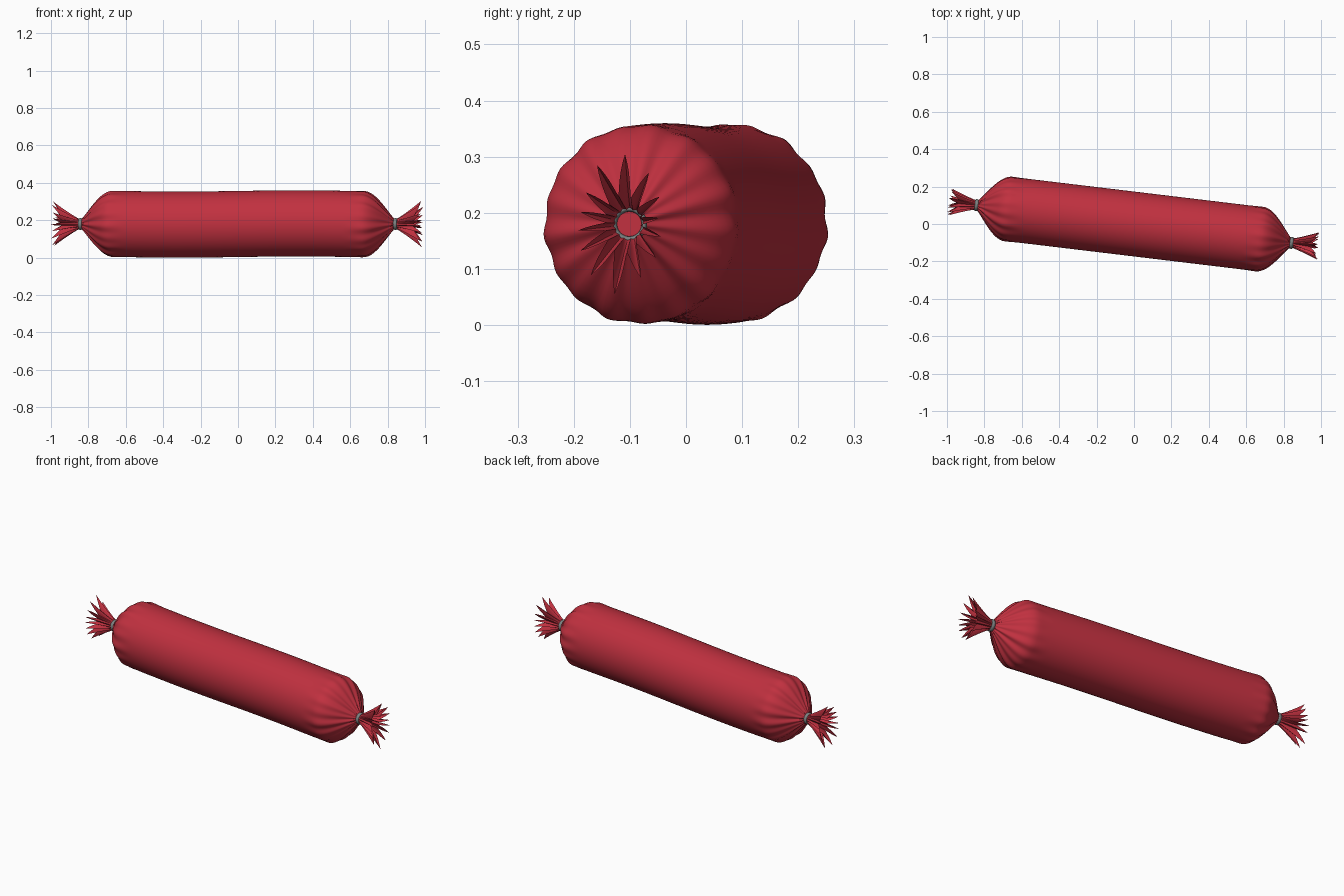
import bpy, bmesh, math, random
from math import sin, cos, pi

random.seed(4)
cube = bpy.data.objects.get("Cube")
if cube:
    bpy.data.objects.remove(cube, do_unlink=True)

NECK = 0.846          # distance of each tied neck from the middle
PETALS = 14
TILT = -math.atan(0.12)


def make_material(name, colour, roughness):
    mat = bpy.data.materials.new(name)
    mat.use_nodes = True
    mat.diffuse_color = (*colour, 1)
    bsdf = mat.node_tree.nodes["Principled BSDF"]
    bsdf.inputs["Base Color"].default_value = (*colour, 1)
    bsdf.inputs["Roughness"].default_value = roughness
    return mat


red = make_material("casing red", (0.53, 0.03, 0.05), 0.5)
grey = make_material("clip grey", (0.2, 0.22, 0.22), 0.4)


def loft(name, mat, rows, cols, point, cap_start=False, sharp=60):
    """Skin a tube through point(row fraction, angle) along the tilted axis."""
    bm = bmesh.new()
    grid = [[bm.verts.new(point(i / rows, 2 * pi * j / cols)) for j in range(cols)]
            for i in range(rows + 1)]
    for a, b in zip(grid, grid[1:]):
        for j in range(cols):
            k = (j + 1) % cols
            bm.faces.new((a[j], a[k], b[k], b[j]))
    if cap_start:
        bm.faces.new(grid[0])
    bmesh.ops.recalc_face_normals(bm, faces=bm.faces)
    mesh = bpy.data.meshes.new(name)
    bm.to_mesh(mesh)
    bm.free()
    obj = bpy.data.objects.new(name, mesh)
    bpy.context.collection.objects.link(obj)
    mesh.materials.append(mat)
    obj.location.z = 0.18
    obj.rotation_euler.z = TILT
    bpy.ops.object.select_all(action='DESELECT')
    obj.select_set(True)
    bpy.context.view_layer.objects.active = obj
    bpy.ops.object.shade_smooth_by_angle(angle=math.radians(sharp))
    return obj


# Stuffed body with pleated, rounded ends
def body_point(t, a):
    s = -NECK * cos(pi * t)                       # rows crowd towards the ends
    d = NECK - abs(s)
    u = min(d / 0.175, 1)
    swell = sin(pi / 2 * u) ** 1.18
    pleat = 0.6 * cos(17 * a + (1 if s > 0 else 2)) + 0.4 * cos(11 * a + 2)
    fade = max(0, 1 - d / 0.26) ** 1.3
    r = 0.023 + 0.151 * swell + 0.013 * pleat * fade * swell ** 0.5
    sag = 0.003 * sin(5 * s) * swell
    return s, r * cos(a) * 0.99, r * sin(a) * 1.015 + sag


loft("sausage_body", red, 90, 136, body_point)


# Gathered casing ends: open fluted funnels with pointed petals
def add_frill(name, side):
    length = [random.uniform(0.9, 1.0) for _ in range(PETALS)]
    reach = [random.uniform(0.9, 1.03) for _ in range(PETALS)]
    lean = random.uniform(0, 0.3)

    def point(t, a):
        k = round(a * PETALS / (2 * pi)) % PETALS
        crest = (1 - abs(sin(a * PETALS / 2))) ** 0.75
        s = NECK + t * 0.154 * (0.66 + (length[k] - 0.66) * crest)
        b = a + lean
        oval = 1 / math.hypot(cos(b) / 0.075, sin(b) / 0.125)
        rim = oval * (0.42 + (reach[k] - 0.42) * crest)
        r = 0.024 + (rim - 0.024) * t ** 1.15
        return side * s, r * cos(b), r * sin(b)

    loft(name, red, 12, PETALS * 12, point, cap_start=True, sharp=50)


# Metal clip around each neck
def add_clip(name, side):
    def point(t, a):
        w = 2 * pi * t
        r = 0.027 + 0.005 * cos(w)
        return side * (NECK + 0.002 + 0.010 * sin(w)), r * cos(a), r * sin(a)

    loft(name, grey, 12, 40, point)


for word, side in (("left", 1), ("right", -1)):
    add_frill(word + "_frill", side)
    add_clip(word + "_clip", side)
